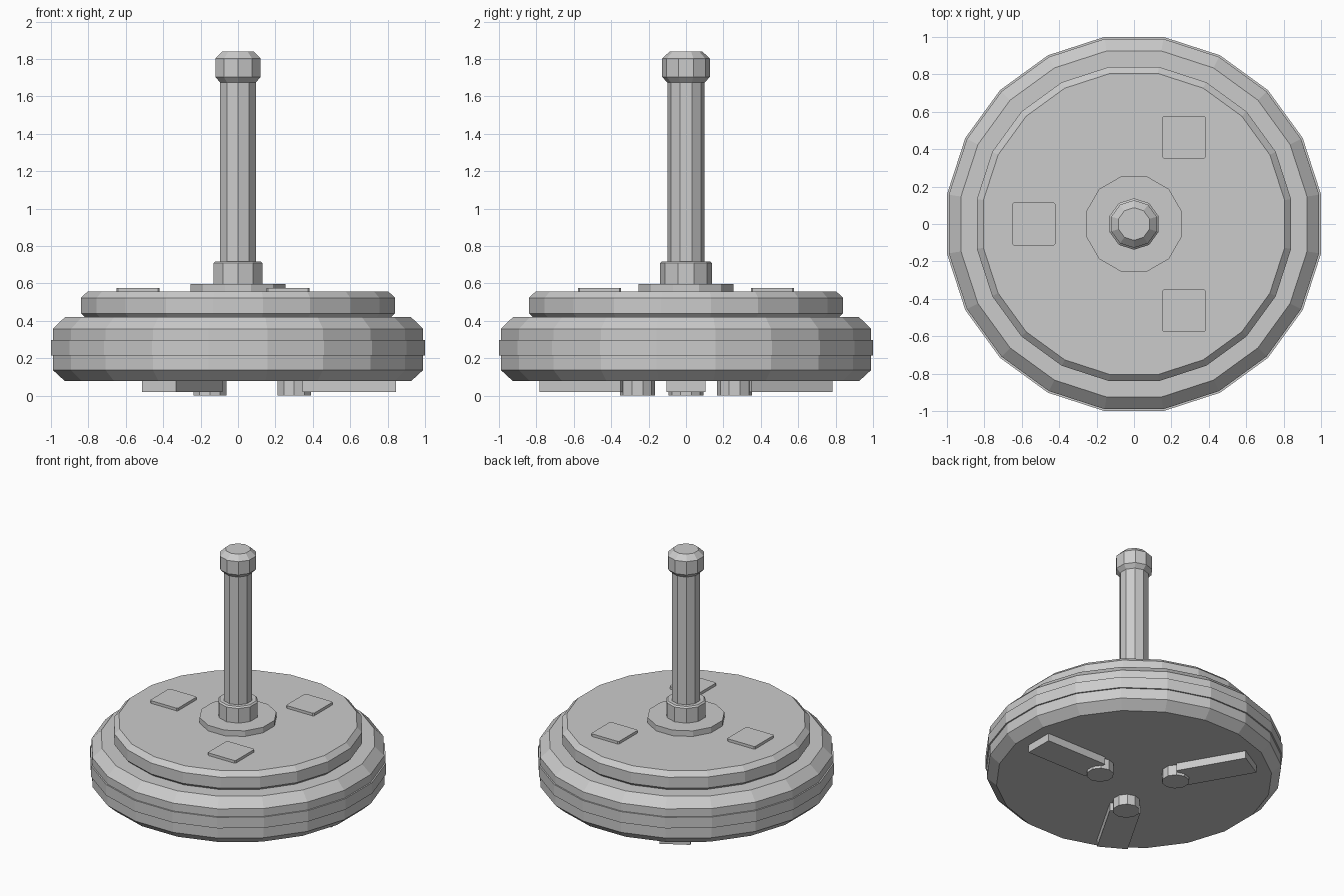
import bpy, bmesh
from math import cos, sin, pi, radians
from mathutils import Matrix

if "Cube" in bpy.data.objects:
    bpy.data.objects.remove(bpy.data.objects["Cube"])


def finish(name, bm):
    bmesh.ops.recalc_face_normals(bm, faces=bm.faces)
    me = bpy.data.meshes.new(name)
    bm.to_mesh(me)
    bm.free()
    ob = bpy.data.objects.new(name, me)
    bpy.context.collection.objects.link(ob)
    return ob


def lathe(name, profile, sides, x=0, y=0):
    """Capped n-sided turning; profile is (distance to flat, z), a flat facing +x."""
    bm = bmesh.new()
    rings = []
    for a, z in profile:
        r = a / cos(pi / sides)
        rings.append([bm.verts.new((x + r * cos((i + .5) * 2 * pi / sides),
                                    y + r * sin((i + .5) * 2 * pi / sides), z))
                      for i in range(sides)])
    for lo, hi in zip(rings, rings[1:]):
        for i in range(sides):
            j = (i + 1) % sides
            bm.faces.new((lo[i], lo[j], hi[j], hi[i]))
    bm.faces.new(rings[0][::-1])
    bm.faces.new(rings[-1])
    return finish(name, bm)


def box(name, center, size, angle=0, bevel=0):
    bm = bmesh.new()
    bmesh.ops.create_cube(bm, size=1, matrix=Matrix.Diagonal((*size, 1)))
    if bevel:
        upright = [e for e in bm.edges
                   if abs(e.verts[0].co.z - e.verts[1].co.z) > 1e-4]
        bmesh.ops.bevel(bm, geom=upright, offset=bevel, segments=1, affect='EDGES')
    bmesh.ops.transform(bm, verts=bm.verts,
                        matrix=Matrix.Translation(center) @ Matrix.Rotation(angle, 4, 'Z'))
    return finish(name, bm)


# Wide drum with a thin raised band round its middle
lathe("base_drum", [(.925, .077), (.99, .137), (.99, .215), (1, .215), (1, .297),
                    (.99, .297), (.99, .356), (.925, .42)], 20)

# Upper disc with chamfered rims
lathe("top_disc", [(.805, .405), (.84, .44), (.84, .522), (.805, .556)], 20)

# Flange, collar, shaft and knob of the handle
lathe("flange", [(.255, .54), (.255, .598)], 12)
lathe("collar", [(.131, .58), (.131, .708), (.121, .718)], 10)
lathe("shaft", [(.095, .70), (.095, 1.69)], 10)
lathe("knob", [(.094, 1.673), (.121, 1.703), (.121, 1.802), (.083, 1.84)], 10)

# Three-fold parts: pads on top, pegs and arms underneath
for k in range(3):
    a = radians(120 * k)
    c, s = cos(a), sin(a)
    box(f"top_pad_{k + 1}", (-.535 * c, -.535 * s, .561), (.23, .23, .03), bevel=.008)
    lathe(f"peg_{k + 1}", [(.089, 0), (.089, .09)], 10, .3 * c, .3 * s)
    box(f"under_arm_{k + 1}", (.595 * c, .595 * s, .055), (.5, .21, .07), a)
